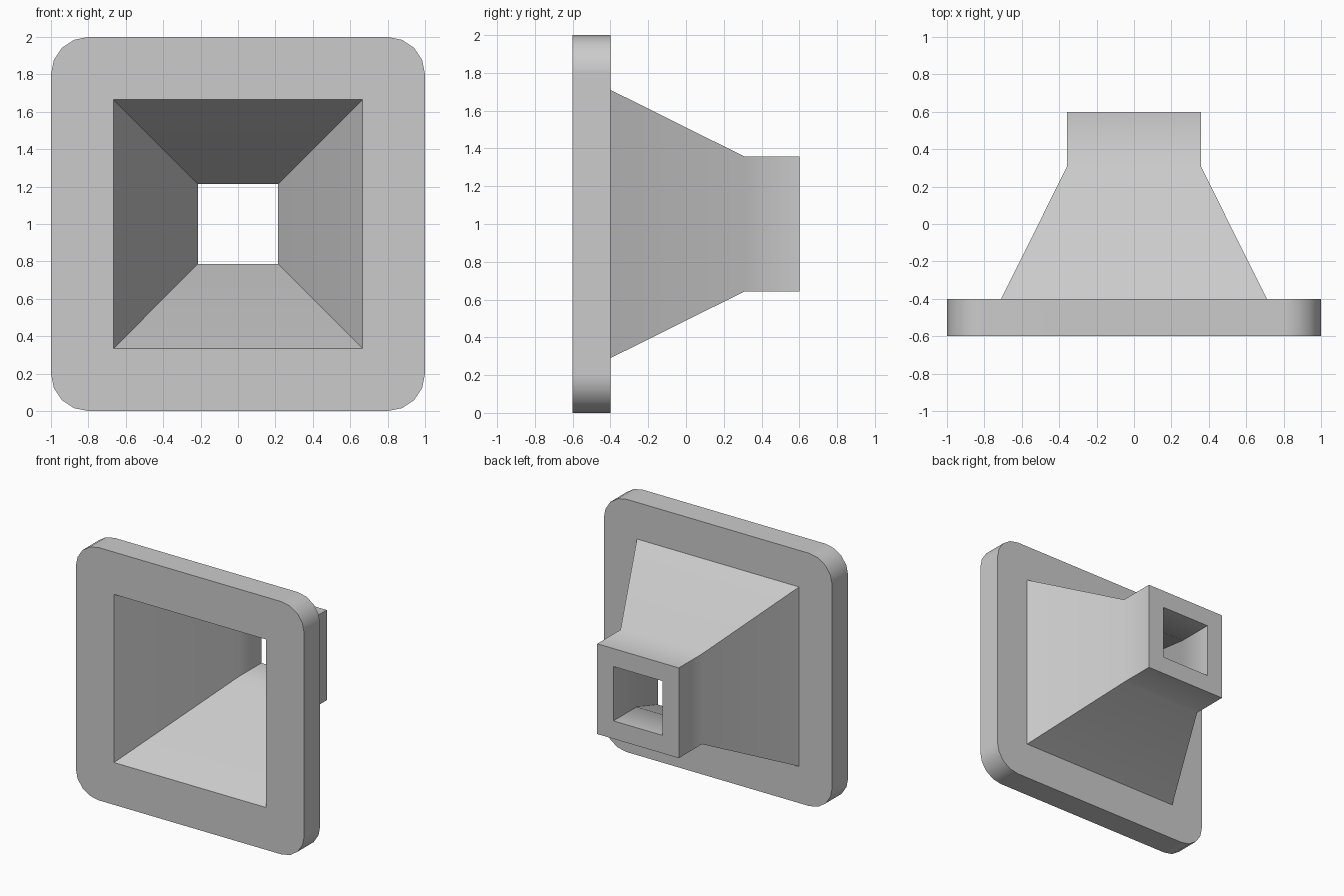
import bpy
import bmesh
from math import sin, cos, pi

cube = bpy.data.objects.get("Cube")
if cube:
    bpy.data.objects.remove(cube, do_unlink=True)

CENTRE_Z = 1.0
FRONT, FLANGE_BACK, BEND, BACK = -0.6, -0.4, 0.31, 0.6

grey = bpy.data.materials.new("Light grey")
grey.use_nodes = True
COLOUR = (0.6, 0.6, 0.6, 1.0)
grey.diffuse_color = COLOUR
grey.node_tree.nodes["Principled BSDF"].inputs["Base Color"].default_value = COLOUR

bm = bmesh.new()


def ring(half, y, radius=0.0, segments=4):
    """Square loop of vertices around the y axis, optionally with rounded corners."""
    verts = []
    for quarter, (sx, sz) in enumerate([(1, 1), (-1, 1), (-1, -1), (1, -1)]):
        steps = segments + 1 if radius else 1
        for i in range(steps):
            a = (quarter + i / segments) * pi / 2
            x = sx * (half - radius) + radius * cos(a)
            z = sz * (half - radius) + radius * sin(a)
            verts.append(bm.verts.new((x, y, z + CENTRE_Z)))
    return verts


def pairs(loop):
    return list(zip(loop, loop[1:] + loop[:1]))


def skin(loops):
    """Walls joining successive loops of equal length."""
    for a, b in zip(loops, loops[1:]):
        for (a0, a1), (b0, b1) in zip(pairs(a), pairs(b)):
            bm.faces.new((a0, a1, b1, b0))


def flat_ring(outer, inner):
    """Flat face between two loops that lie in one plane."""
    edges = []
    for loop in (outer, inner):
        for a, b in pairs(loop):
            edges.append(bm.edges.get((a, b)) or bm.edges.new((a, b)))
    bmesh.ops.triangle_fill(bm, edges=edges, use_beauty=True)


# Rounded mounting flange
rim_front = ring(1.0, FRONT, 0.2)
rim_back = ring(1.0, FLANGE_BACK, 0.2)
skin([rim_front, rim_back])

# Outer hopper and neck
outside = [ring(0.71, FLANGE_BACK), ring(0.357, BEND), ring(0.357, BACK)]
skin(outside)

# Tapered bore running straight through
inside = [ring(0.665, FRONT), ring(0.215, BEND), ring(0.215, BACK)]
skin(inside)

# Flat faces closing the flange and the neck end
flat_ring(rim_front, inside[0])
flat_ring(rim_back, outside[0])
skin([outside[-1], inside[-1]])

bmesh.ops.recalc_face_normals(bm, faces=bm.faces[:])
mesh = bpy.data.meshes.new("funnel_flange")
bm.to_mesh(mesh)
bm.free()
mesh.materials.append(grey)

funnel = bpy.data.objects.new("funnel_flange", mesh)
bpy.context.collection.objects.link(funnel)
bpy.context.view_layer.objects.active = funnel
funnel.select_set(True)
bpy.ops.object.shade_smooth_by_angle(angle=pi / 6)
weighted = funnel.modifiers.new("Weighted normals", "WEIGHTED_NORMAL")
weighted.keep_sharp = True
